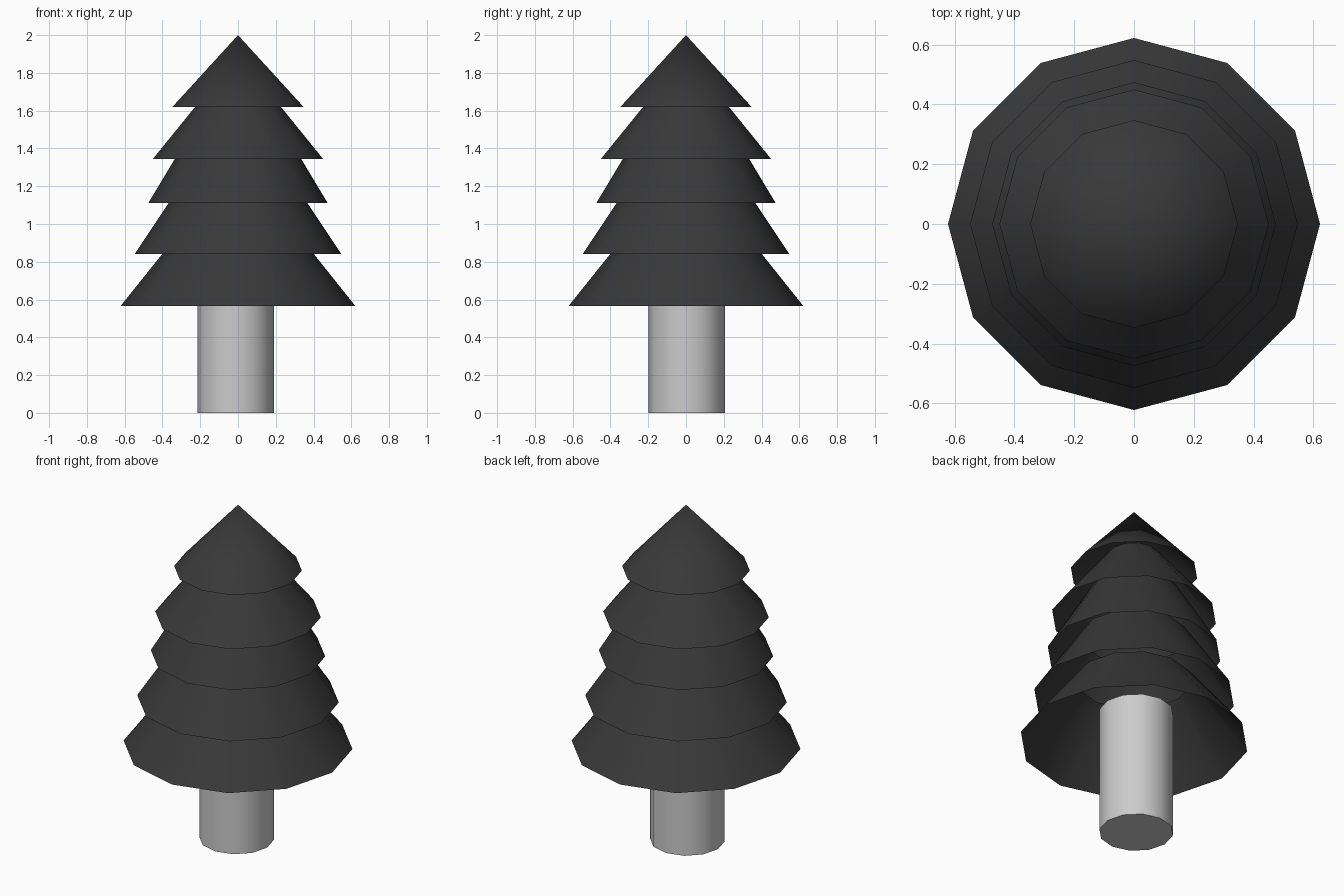
import bpy
import math

if "Cube" in bpy.data.objects:
    bpy.data.objects.remove(bpy.data.objects["Cube"])

SIDES = 12

# Dark foliage colour
dark = bpy.data.materials.new("dark_foliage")
dark.diffuse_color = (0.04, 0.04, 0.04, 1)
dark.use_nodes = True
dark.node_tree.nodes["Principled BSDF"].inputs["Base Color"].default_value = dark.diffuse_color


def ring_part(name, r_low, r_high, z_low, z_high, fill, x=0, y=0):
    """Twelve-sided tapered shell with a corner on the x axis."""
    bpy.ops.mesh.primitive_cone_add(
        vertices=SIDES, radius1=r_low, radius2=r_high, depth=z_high - z_low,
        end_fill_type=fill, location=(x, y, (z_low + z_high) / 2))
    obj = bpy.context.object
    obj.name = name
    bpy.ops.object.shade_smooth_by_angle(angle=math.radians(40))
    return obj


# Trunk, slightly off centre, ending inside the lowest tier
ring_part("trunk", 0.202, 0.202, 0, 0.75, 'NGON', x=-0.012, y=0.004)

# Hollow skirts of foliage: bottom z, bottom radius, radius loss per unit height
tiers = [(0.565, 0.622, 0.80), (0.84, 0.548, 0.667),
         (1.112, 0.474, 0.60), (1.345, 0.45, 0.81)]
HEIGHT = 0.385
for i, (z, r, slope) in enumerate(tiers):
    tier = ring_part(f"foliage_tier_{i + 1}", r, r - slope * HEIGHT,
                     z, z + HEIGHT, 'NOTHING')
    tier.data.materials.append(dark)

# Pointed top
tip = ring_part("foliage_top", 0.347, 0, 1.62, 2.0, 'NOTHING')
tip.data.materials.append(dark)
